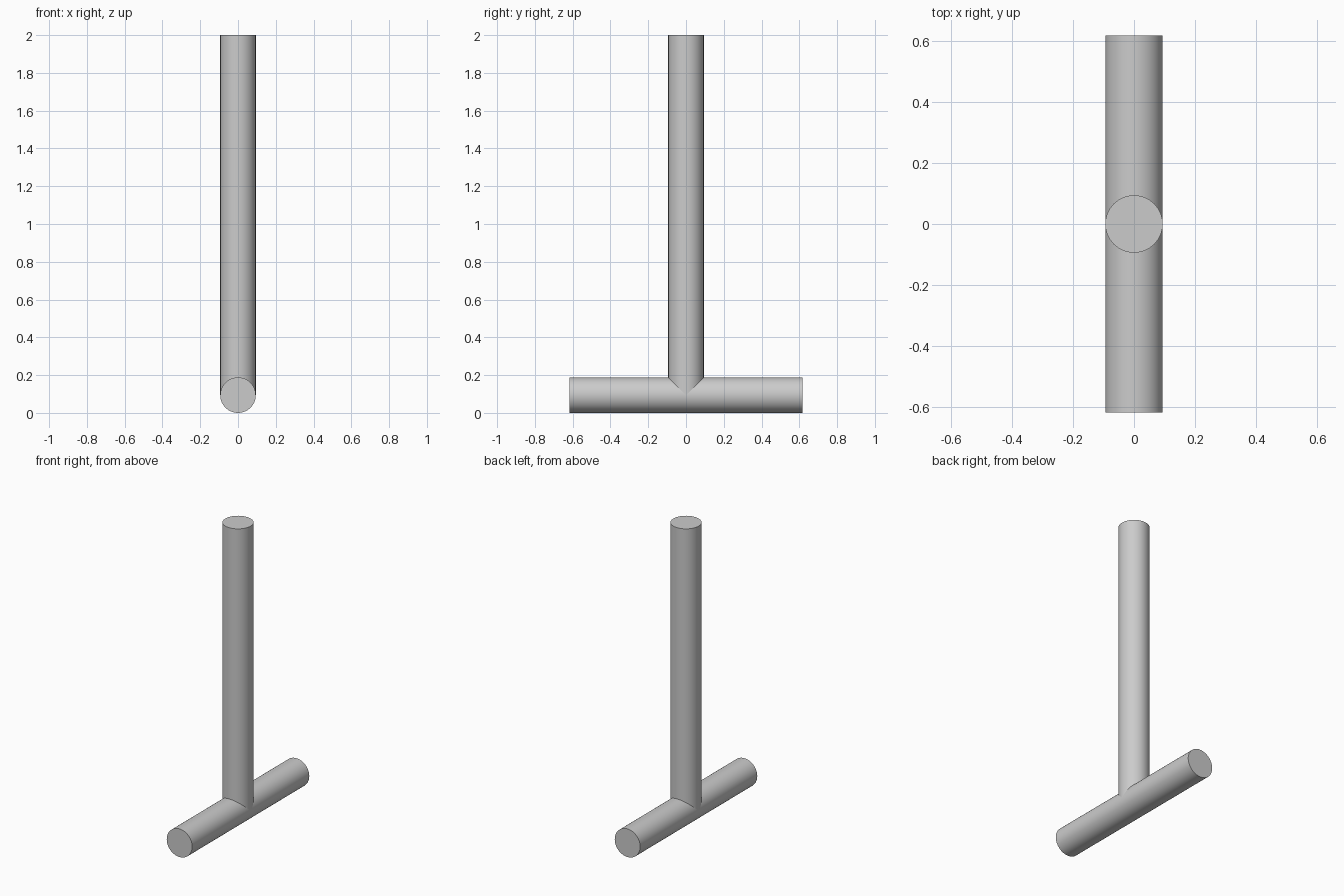
import bpy, math

if "Cube" in bpy.data.objects:
    bpy.data.objects.remove(bpy.data.objects["Cube"])

R = 0.094       # shared tube radius
HALF = 0.618    # half length of the base bar
TOP = 2.0


def rod(name, length, location, rotation=(0, 0, 0)):
    bpy.ops.mesh.primitive_cylinder_add(vertices=64, radius=R, depth=length,
                                        location=location, rotation=rotation)
    ob = bpy.context.object
    ob.name = name
    bpy.ops.object.transform_apply(location=False, rotation=True, scale=True)
    bpy.ops.object.shade_smooth_by_angle(angle=math.radians(30))
    return ob


# Horizontal bar lying on the ground along y
rod("base_bar", 2 * HALF, (0, 0, R), (math.pi / 2, 0, 0))

# Upright post rising from the centre line of the bar
rod("upright_post", TOP - R, (0, 0, (TOP + R) / 2))
